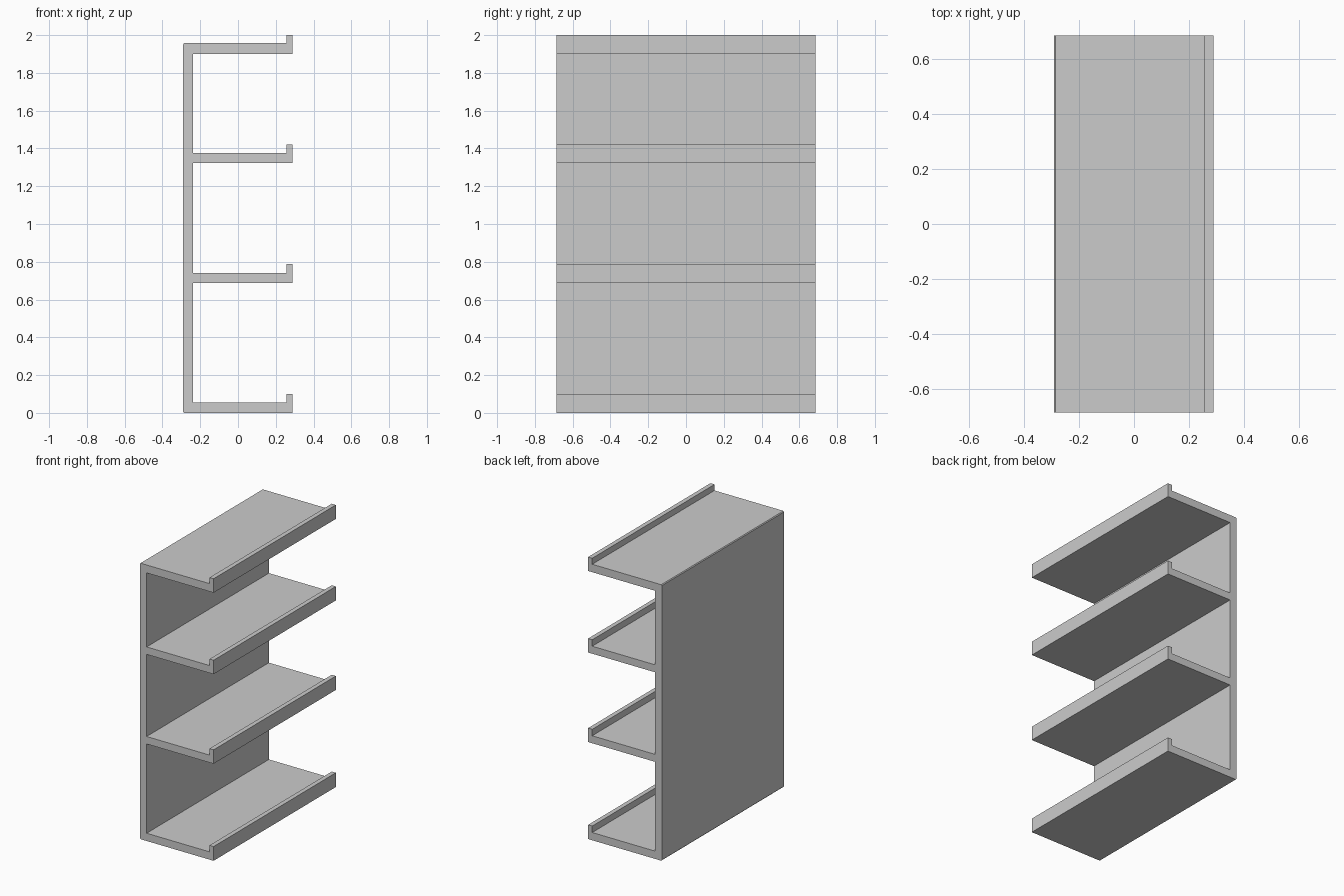
import bpy, bmesh

if "Cube" in bpy.data.objects:
    bpy.data.objects.remove(bpy.data.objects["Cube"])

HALF_WIDTH = 0.685                  # half length along y
BACK, INNER = -0.29, -0.237         # back panel faces
LIP, FRONT = 0.256, 0.288           # raised front lip
THICK, LIP_RISE = 0.053, 0.099      # heights above each shelf underside
SHELVES = [0.002, 0.688, 1.323, 1.901]


def shelf_points(z):
    """Underside, front face, lip and top of one shelf, back to the panel."""
    return [(INNER, z), (FRONT, z), (FRONT, z + LIP_RISE),
            (LIP, z + LIP_RISE), (LIP, z + THICK), (INNER, z + THICK)]


# Side outline: small bevel at the foot of the back, then shelves upward
profile = [(BACK, 0.006), (-0.285, 0.0)]
for i, z in enumerate(SHELVES):
    pts = shelf_points(z)
    if i == 0:                      # bottom shelf sits on the ground
        pts = [(FRONT, 0.0)] + pts[2:]
    if i == len(SHELVES) - 1:       # top shelf runs over the back panel
        pts = pts[:-1] + [(-0.285, z + THICK + 0.003), (BACK, z + THICK - 0.003)]
        pts[4] = (LIP, z + THICK + 0.003)
    profile += pts

# Extrude the outline along y
bm = bmesh.new()
face = bm.faces.new([bm.verts.new((x, -HALF_WIDTH, z)) for x, z in profile])
result = bmesh.ops.extrude_face_region(bm, geom=[face], use_keep_orig=True)
moved = [v for v in result["geom"] if isinstance(v, bmesh.types.BMVert)]
bmesh.ops.translate(bm, verts=moved, vec=(0, 2 * HALF_WIDTH, 0))
bmesh.ops.recalc_face_normals(bm, faces=bm.faces)

mesh = bpy.data.meshes.new("shelf_unit")
bm.to_mesh(mesh)
bm.free()
bpy.context.collection.objects.link(bpy.data.objects.new("shelf_unit", mesh))
